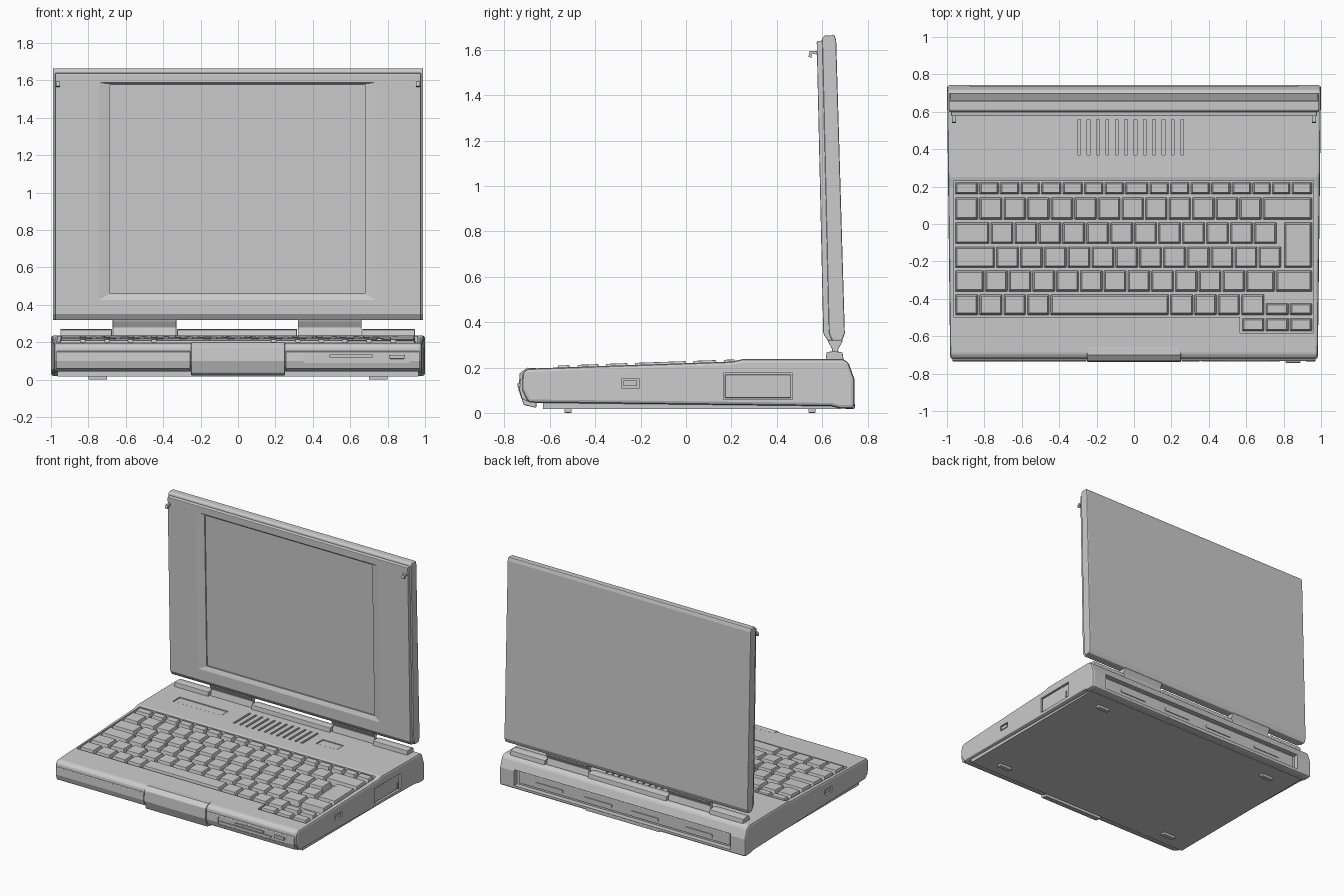
import bpy, bmesh


def loft(name, loop_pairs, bevel=0.0):
    """One mesh made of closed solids, each spanning a pair of matching loops."""
    bm = bmesh.new()
    for a, b in loop_pairs:
        va, vb = [bm.verts.new(p) for p in a], [bm.verts.new(p) for p in b]
        n = len(va)
        bm.faces.new(va)
        bm.faces.new(vb[::-1])
        for i in range(n):
            j = (i + 1) % n
            bm.faces.new((va[j], va[i], vb[i], vb[j]))
    bmesh.ops.recalc_face_normals(bm, faces=bm.faces[:])
    me = bpy.data.meshes.new(name)
    bm.to_mesh(me)
    bm.free()
    ob = bpy.data.objects.new(name, me)
    bpy.context.collection.objects.link(ob)
    if bevel:
        m = ob.modifiers.new("bevel", 'BEVEL')
        m.width, m.segments, m.limit_method = bevel, 2, 'ANGLE'
        m.angle_limit = 0.7
        apply(ob)
    return ob


def apply(ob):
    bpy.context.view_layer.objects.active = ob
    for m in list(ob.modifiers):
        bpy.ops.object.modifier_apply(modifier=m.name)


def rect(x0, x1, y0, y1, z):
    return [(x0, y0, z), (x1, y0, z), (x1, y1, z), (x0, y1, z)]


def boxes(name, dims, bevel=0.0):
    return loft(name, [(rect(a, b, c, d, e), rect(a, b, c, d, f))
                       for a, b, c, d, e, f in dims], bevel)


def prism(name, pts, spans, bevel=0.0):
    """Extrude a (y, z) profile along x over each span."""
    return loft(name, [([(a, y, z) for y, z in pts], [(b, y, z) for y, z in pts])
                       for a, b in spans], bevel)


def cut(target, cutter):
    m = target.modifiers.new("cut", 'BOOLEAN')
    m.operation, m.object = 'DIFFERENCE', cutter
    apply(target)
    bpy.data.objects.remove(cutter)


# Base body: side profile, slightly narrower at the front
prof = [(-0.695, 0.045), (-0.722, 0.10), (-0.722, 0.175), (-0.70, 0.195), (0.20, 0.226),
        (0.25, 0.237), (0.69, 0.237), (0.715, 0.225), (0.742, 0.15), (0.742, 0.02),
        (0.68, 0.02), (0.64, 0.03)]
half = lambda y: 0.983 + 0.017 * (y + 0.722) / 1.464
body = loft("base_body", [([(-half(y), y, z) for y, z in prof],
                           [(half(y), y, z) for y, z in prof])], 0.014)

# Keyboard well, main area and arrow key area
deck = lambda y: 0.195 + 0.0344 * (y + 0.70)
for x0, x1, y0, y1 in ((-0.966, 0.961, -0.497, 0.231), (0.567, 0.961, -0.582, -0.49)):
    cut(body, prism("well_cutter", [(y0, deck(y0) - 0.03), (y1, deck(y1) - 0.03),
                                    (y1, 0.4), (y0, 0.4)], [(x0, x1)]))

# Deck windows and vents
windows = [(-0.825, -0.43, 0.42, 0.50), (0.34, 0.51, 0.42, 0.50)]
cut(body, boxes("window_cutter", [(*w, 0.229, 0.3) for w in windows]))
boxes("status_windows", [(a + .006, b - .006, c + .006, d - .006, 0.225, 0.234)
                         for a, b, c, d in windows])
cut(body, boxes("vent_cutter", [(-0.30 + i * 0.05, -0.285 + i * 0.05, 0.37, 0.56, 0.22, 0.3)
                                for i in range(12)]))

# Side openings, bay door and small sockets
cut(body, boxes("side_cutter", [(0.975, 1.1, 0.165, 0.47, 0.06, 0.175),
                                (0.97, 1.1, -0.285, -0.205, 0.11, 0.15),
                                (-1.1, -0.97, -0.285, -0.205, 0.11, 0.15)]))
boxes("side_bay_door", [(0.96, 0.988, 0.172, 0.463, 0.066, 0.169)], 0.004)
boxes("side_bay_catch", [(0.98, 0.994, 0.435, 0.447, 0.07, 0.115)])
boxes("side_sockets", [(s * 0.975 - .01, s * 0.975 + .01, -0.275, -0.215, 0.118, 0.142)
                       for s in (-1, 1)])

# Rear port recess with cover and ledges
cut(body, boxes("rear_cutter", [(-0.88, 0.88, 0.705, 0.8, 0.045, 0.16)]))
boxes("rear_port_cover", [(-0.86, 0.86, 0.69, 0.718, 0.06, 0.148)], 0.005)
boxes("rear_port_ribs", [(a, a + 0.22, 0.71, 0.724, 0.085, 0.105)
                         for a in (-0.72, -0.28, 0.1, 0.5)])
boxes("rear_ledge", [(-0.3, 0.3, 0.70, 0.744, 0.018, 0.042)], 0.004)

# Underside plate and feet
boxes("bottom_plate", [(-0.965, 0.965, -0.63, 0.68, 0.018, 0.06)])
boxes("feet", [(x - 0.05, x + 0.05, y - 0.016, y + 0.016, 0.0, 0.03)
               for x in (-0.75, 0.75) for y in (-0.52, 0.555)], 0.004)

# Front panels: left cover, centre nose and disk drive
front = [(-0.69, 0.048), (-0.722, 0.06), (-0.734, 0.10), (-0.731, 0.15), (-0.71, 0.156)]
prism("front_left_cover", front, [(-0.97, -0.255)], 0.003)
prism("front_nose", [(-0.66, 0.022), (-0.715, 0.035), (-0.738, 0.10), (-0.733, 0.175),
                     (-0.70, 0.199), (-0.66, 0.198)], [(-0.25, 0.25)], 0.004)
drive = prism("drive_panel", front, [(0.255, 0.97)], 0.003)
cut(drive, boxes("drive_cutter", [(0.35, 0.92, -0.8, -0.727, 0.088, 0.14)]))
boxes("drive_slot_lip", [(0.36, 0.78, -0.734, -0.715, 0.10, 0.112),
                         (0.49, 0.72, -0.736, -0.715, 0.118, 0.134)])
boxes("eject_button", [(0.81, 0.89, -0.742, -0.715, 0.112, 0.132)], 0.003)

# Keys: every row is a list of edges, neighbouring edges bound a key
rows = [
    (0.155, 0.227, [-.96, -.83, -.72, -.61, -.5, -.385, -.27, -.16, -.05, .08, .19, .30,
                    .41, .52, .63, .735, .84, .955]),
    (0.02, 0.145, [-.96, -.83] + [-.70 + .126 * i for i in range(12)] + [.955]),
    (-0.11, 0.012, [-.96] + [-.77 + .128 * i for i in range(13)]),
    (-0.237, -0.118, [-.96] + [-.74 + .1275 * i for i in range(13)]),
    (-0.365, -0.245, [-.96] + [-.80 + .127 * i for i in range(12)] + [.755, .955]),
    (-0.49, -0.373, [-.96, -.83, -.70, -.575, -.45, .19, .32, .445, .57, .70]),
    (-0.49, -0.42, [.70, .83, .955]),
    (-0.577, -0.50, [.575, .70, .83, .955]),
    (-0.237, 0.012, [.80, .955]),
]


def key(x0, x1, y0, y1):
    def ring(inset, lift):
        return [(x, y, deck(y) + lift) for x, y, _ in
                rect(x0 + inset, x1 - inset, y0 + inset, y1 - inset, 0)]
    return ring(0.004, -0.032), ring(0.013, 0.009)


loft("keys", [key(a, b, y0, y1) for y0, y1, e in rows for a, b in zip(e, e[1:])], 0.003)

# Hinge rail on the base and the two hinge barrels
rail = [(0.615, 0.23), (0.62, 0.268), (0.655, 0.272), (0.69, 0.266), (0.695, 0.23)]
prism("hinge_rail", rail, [(-0.95, -0.675), (-0.325, 0.315), (0.665, 0.945)], 0.004)
prism("hinge_barrels", [(0.635, 0.235), (0.645, 0.28), (0.625, 0.315), (0.635, 0.34),
                        (0.68, 0.34), (0.69, 0.315), (0.67, 0.28), (0.68, 0.235)],
      [(-0.67, -0.33), (0.32, 0.66)], 0.003)

# Lid: rear shell and front bezel
prism("lid_shell", [(0.60, 1.652), (0.61, 1.663), (0.655, 1.665), (0.662, 1.64), (0.70, 0.35),
                    (0.688, 0.318), (0.645, 0.318), (0.63, 0.35)], [(-0.99, 0.99)], 0.006)
bezel = prism("lid_bezel", [(0.576, 1.638), (0.63, 1.645), (0.665, 0.32), (0.625, 0.318),
                            (0.605, 0.35)], [(-0.978, 0.978)], 0.005)
face_y = lambda z: 0.605 - 0.0225 * (z - 0.35)


def frame(x0, x1, z0, z1, depth):
    return [(x, face_y(z) + depth, z) for x, z in ((x0, z0), (x1, z0), (x1, z1), (x0, z1))]


# Sloped surround, then the sunken screen
cut(bezel, loft("surround_cutter", [(frame(-0.75, 0.74, 0.425, 1.59, -0.001),
                                     frame(-0.69, 0.685, 0.455, 1.582, 0.011))]))
cut(bezel, loft("screen_cutter", [(frame(-0.685, 0.68, 0.46, 1.577, -0.02),
                                   frame(-0.685, 0.68, 0.46, 1.577, 0.02))]))

# Lid latch hooks
hook = [(0.60, 1.595), (0.545, 1.595), (0.54, 1.57), (0.552, 1.565), (0.556, 1.582), (0.60, 1.578)]
prism("lid_latches", hook, [(-0.972, -0.952), (0.952, 0.972)])
